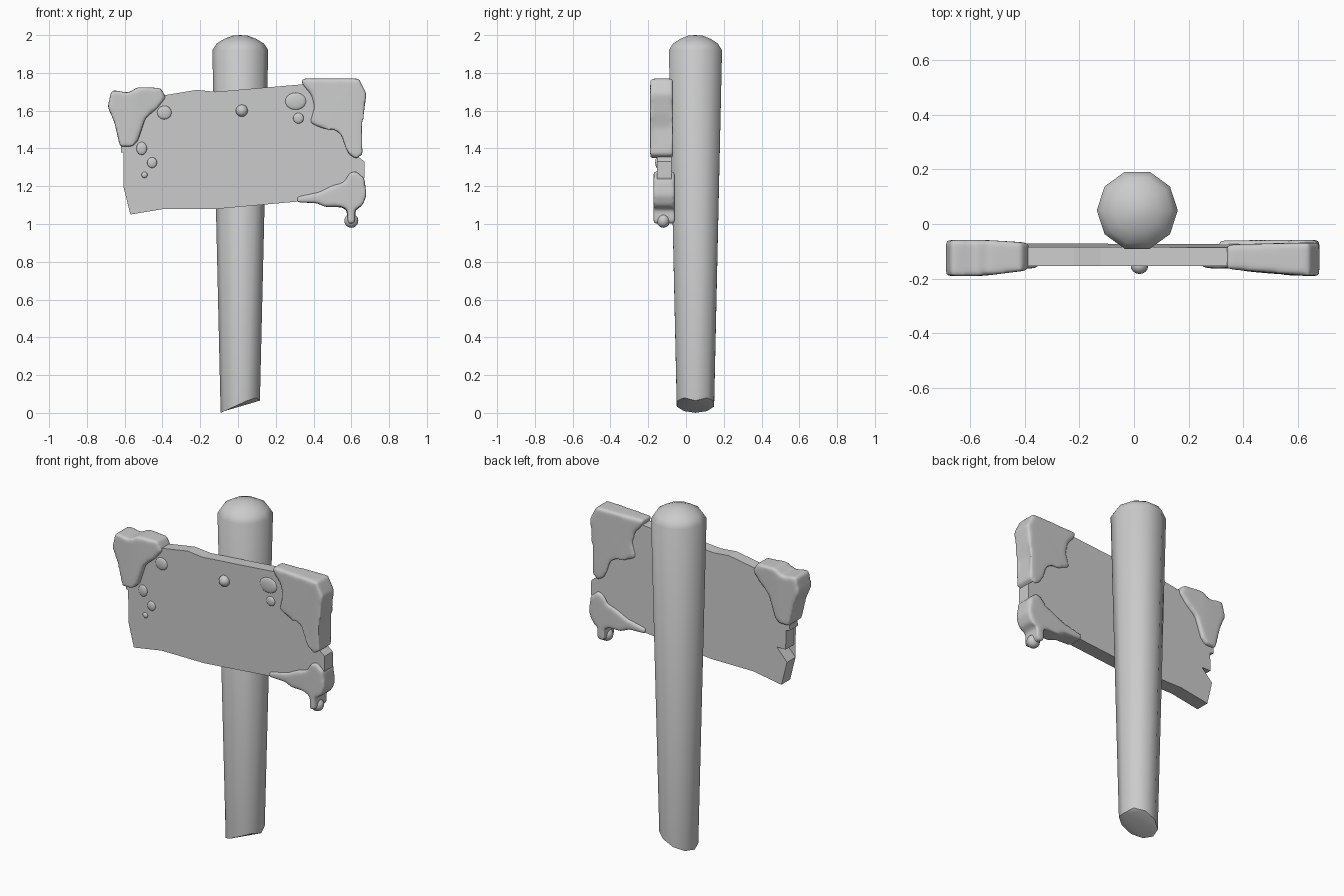
import bpy, bmesh, math
from mathutils import Vector

cube = bpy.data.objects.get("Cube")
if cube:
    bpy.data.objects.remove(cube)

grey = bpy.data.materials.new("plain grey")
grey.use_nodes = True
tone = (0.6, 0.6, 0.6, 1)
grey.diffuse_color = tone
grey.node_tree.nodes["Principled BSDF"].inputs["Base Color"].default_value = tone


def finish(name, bm, smooth_angle=None):
    """Turn a bmesh into a named grey object, optionally smooth shaded."""
    bmesh.ops.recalc_face_normals(bm, faces=bm.faces)
    mesh = bpy.data.meshes.new(name)
    bm.to_mesh(mesh)
    bm.free()
    mesh.materials.append(grey)
    obj = bpy.data.objects.new(name, mesh)
    bpy.context.collection.objects.link(obj)
    if smooth_angle:
        bpy.ops.object.select_all(action="DESELECT")
        obj.select_set(True)
        bpy.context.view_layer.objects.active = obj
        bpy.ops.object.shade_smooth_by_angle(angle=math.radians(smooth_angle))
    return obj


def slab(outline, front, back):
    """Solid between two depth functions over an (x, z) outline."""
    bm = bmesh.new()
    f = [bm.verts.new((x, front(x, z), z)) for x, z in outline]
    b = [bm.verts.new((x, back(x, z), z)) for x, z in outline]
    bm.faces.new(f)
    bm.faces.new(b[::-1])
    n = len(outline)
    for i in range(n):
        j = (i + 1) % n
        bm.faces.new((f[i], b[i], b[j], f[j]))
    bmesh.ops.triangulate(bm, faces=[p for p in bm.faces if len(p.verts) > 4])
    return bm


# Tapered ten-sided post with a domed top and a broken foot
SIDES = 10


def broken_foot(x):
    if x < 0.05:
        return 0.46 * (x + 0.093)
    return 0.08 if x < 0.1 else 0.065


bm = bmesh.new()
rings = []
for r, z in ((0.104, 0), (0.148, 1.92), (0.125, 1.955), (0.085, 1.98), (0.04, 1.997)):
    ring = []
    for i in range(SIDES):
        a = math.tau * i / SIDES
        x = 0.012 + r * math.cos(a)
        ring.append(bm.verts.new((x, 0.05 + r * math.sin(a), z or broken_foot(x))))
    rings.append(ring)
for lo, hi in zip(rings, rings[1:]):
    for i in range(SIDES):
        j = (i + 1) % SIDES
        bm.faces.new((lo[i], lo[j], hi[j], hi[i]))
tip = bm.verts.new((0.012, 0.05, 2))
for i in range(SIDES):
    bm.faces.new((rings[-1][i], rings[-1][(i + 1) % SIDES], tip))
foot = bm.faces.new(rings[0][::-1])
bmesh.ops.triangulate(bm, faces=[foot])
finish("post", bm, 50)

# Chipped sign board
board = [(-0.61, 1.65), (-0.4, 1.68), (-0.22, 1.71), (-0.12, 1.7), (0.35, 1.74),
         (0.62, 1.74), (0.62, 1.37), (0.67, 1.33), (0.67, 1.25), (0.64, 1.13),
         (0.33, 1.12), (-0.11, 1.08), (-0.39, 1.08), (-0.57, 1.05), (-0.605, 1.19),
         (-0.537, 1.262), (-0.595, 1.262), (-0.595, 1.373), (-0.62, 1.38)]
finish("sign_board", slab(board, lambda x, z: -0.153,
                          lambda x, z: -0.085 + 0.02 * (1.72 - z)))


# Rounded snow lumps wrapped over the board corners
def snow(name, outline, inner, outer):
    def blend(x, a, b):
        t = (abs(x) - 0.35) / 0.2
        return a + (b - a) * max(0, min(1, t))

    bm = slab(outline, lambda x, z: blend(x, inner[0], outer[0]),
              lambda x, z: blend(x, inner[1], outer[1]))
    obj = finish(name, bm)
    remesh = obj.modifiers.new("remesh", "REMESH")
    remesh.mode = "VOXEL"
    remesh.voxel_size = 0.009
    remesh.use_smooth_shade = True
    soften = obj.modifiers.new("soften", "SMOOTH")
    soften.factor = 0.5
    soften.iterations = 14


snow("snow_upper_right",
     [(-0.69, 1.62), (-0.67, 1.71), (-0.58, 1.695), (-0.53, 1.725), (-0.41, 1.72),
      (-0.38, 1.67), (-0.43, 1.61), (-0.49, 1.56), (-0.53, 1.44), (-0.56, 1.41),
      (-0.625, 1.41), (-0.655, 1.54)], (-0.165, -0.07), (-0.19, -0.058))
snow("snow_upper_left",
     [(0.335, 1.77), (0.64, 1.77), (0.68, 1.69), (0.665, 1.58), (0.65, 1.51),
      (0.66, 1.37), (0.625, 1.345), (0.585, 1.37), (0.55, 1.475), (0.51, 1.505),
      (0.45, 1.505), (0.38, 1.535), (0.405, 1.62), (0.39, 1.68), (0.34, 1.74)],
     (-0.165, -0.075), (-0.19, -0.068))
snow("snow_lower_left",
     [(0.31, 1.145), (0.43, 1.17), (0.5, 1.205), (0.56, 1.22), (0.59, 1.27),
      (0.625, 1.28), (0.67, 1.24), (0.68, 1.15), (0.66, 1.1), (0.62, 1.075),
      (0.62, 1.0), (0.58, 1.0), (0.578, 1.075), (0.55, 1.09), (0.46, 1.09),
      (0.42, 1.11), (0.31, 1.115)], (-0.162, -0.06), (-0.172, -0.058))


# Round details: drip, nail and flat droplets on the board
def ball(name, x, y, z, size):
    bm = bmesh.new()
    bmesh.ops.create_uvsphere(bm, u_segments=16, v_segments=10, radius=1)
    bmesh.ops.scale(bm, vec=size, verts=bm.verts)
    bmesh.ops.translate(bm, vec=Vector((x, y, z)), verts=bm.verts)
    finish(name, bm, 60)


ball("hanging_drop", 0.6, -0.12, 1.017, (0.037, 0.035, 0.037))
ball("nail", 0.02, -0.153, 1.6, (0.032, 0.03, 0.032))
droplets = [(0.305, 1.65, 0.055, 0.045), (0.32, 1.56, 0.028, 0.028),
            (-0.51, 1.4, 0.028, 0.034), (-0.455, 1.325, 0.026, 0.028),
            (-0.495, 1.26, 0.016, 0.016), (-0.39, 1.59, 0.038, 0.036)]
for i, (x, z, w, h) in enumerate(droplets):
    ball(f"droplet_{i + 1}", x, -0.153, z, (w, 0.01, h))
